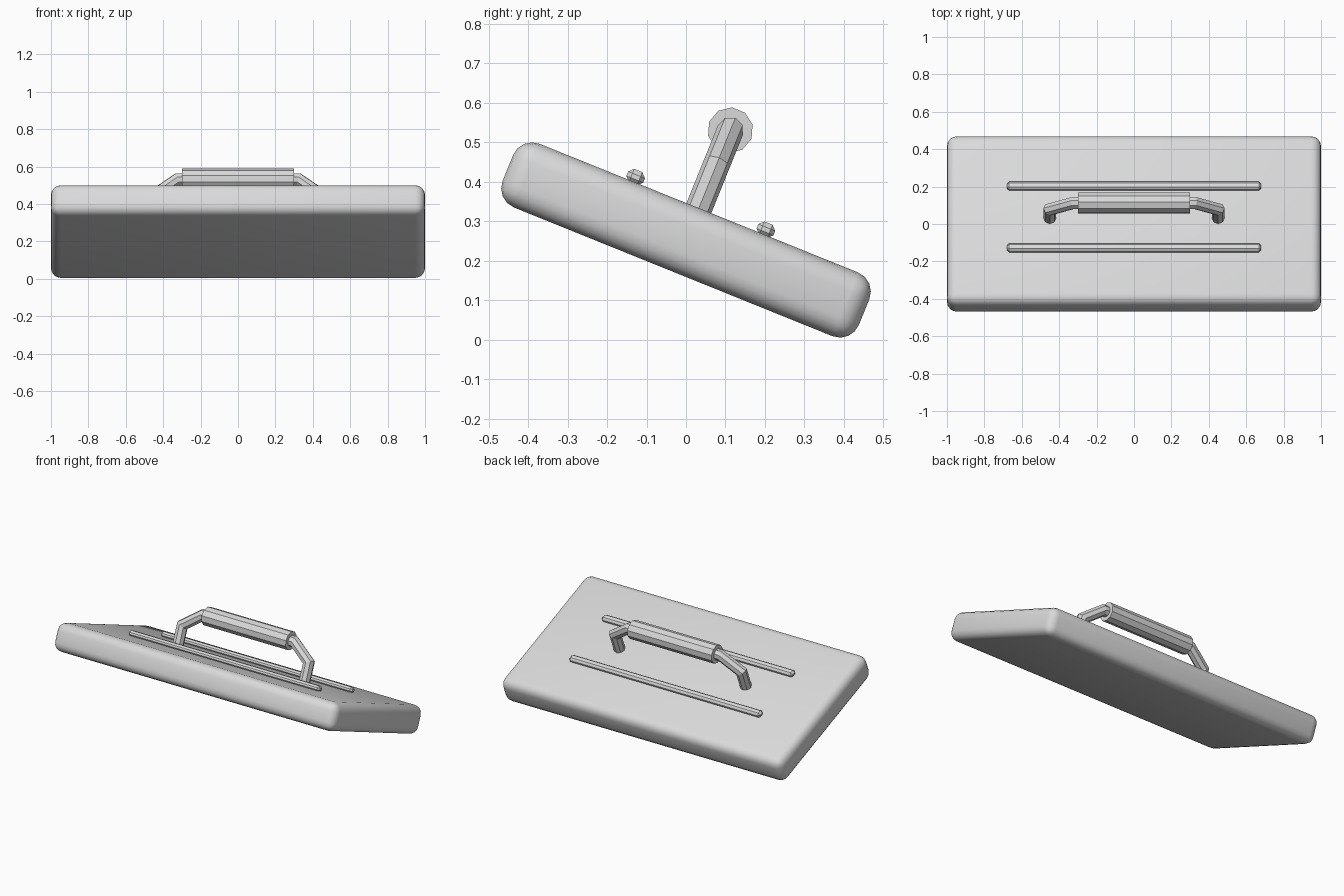
import bpy
import bmesh
from math import sin, cos, pi, radians
from mathutils import Matrix, Vector

cube = bpy.data.objects.get("Cube")
if cube:
    bpy.data.objects.remove(cube, do_unlink=True)

grey = bpy.data.materials.new("light_grey")
grey.use_nodes = True
grey.diffuse_color = (0.7, 0.7, 0.7, 1)
grey.node_tree.nodes["Principled BSDF"].inputs["Base Color"].default_value = (0.7, 0.7, 0.7, 1)

# Every part is laid out flat, then leaned by the same tilt
TILT = Matrix.Translation((0, 0, 0.2525)) @ Matrix.Rotation(radians(-22), 4, "X")


def add_part(name, bm, smooth=False):
    bmesh.ops.recalc_face_normals(bm, faces=bm.faces)
    mesh = bpy.data.meshes.new(name)
    bm.to_mesh(mesh)
    bm.free()
    mesh.materials.append(grey)
    for p in mesh.polygons:
        p.use_smooth = smooth
    obj = bpy.data.objects.new(name, mesh)
    obj.matrix_world = TILT
    bpy.context.collection.objects.link(obj)
    return obj


def rounded_box(name, size, centre, bevel, segments, smooth=False):
    bm = bmesh.new()
    bmesh.ops.create_cube(bm, size=1)
    bmesh.ops.scale(bm, vec=size, verts=bm.verts)
    bmesh.ops.bevel(bm, geom=bm.edges[:], offset=bevel, segments=segments,
                    profile=0.5, affect="EDGES")
    bmesh.ops.translate(bm, vec=centre, verts=bm.verts)
    return add_part(name, bm, smooth)


def tube(name, path, radius, sides):
    """Sweep a polygon along a path in the xz plane, with mitred bends."""
    pts = [Vector((x, 0, z)) for x, z in path]
    bm = bmesh.new()
    rings = []
    for i, p in enumerate(pts):
        before = (p - pts[i - 1]).normalized() if i else (pts[1] - p).normalized()
        after = (pts[i + 1] - p).normalized() if i + 1 < len(pts) else before
        t = (before + after).normalized()
        across = Vector((-t.z, 0, t.x)) / t.dot(before)
        rings.append([bm.verts.new(p + across * radius * sin(a) + Vector((0, radius * cos(a), 0)))
                      for a in (2 * pi * k / sides for k in range(sides))])
    for r0, r1 in zip(rings, rings[1:]):
        for k in range(sides):
            n = (k + 1) % sides
            bm.faces.new((r0[k], r0[n], r1[n], r1[k]))
    bm.faces.new(rings[0])
    bm.faces.new(rings[-1])
    return add_part(name, bm)


# Thick padded slab
rounded_box("slab", (2, 0.974, 0.174), (0, 0, 0), 0.052, 4, smooth=True)

# Two long raised ribs on the upper face
for side, name in ((-1, "front_rib"), (1, "back_rib")):
    rounded_box(name, (1.36, 0.046, 0.036), (0, 0.178 * side, 0.1), 0.012, 1)

# Bent carrying handle and its thicker grip
half = [(0.45, 0.07), (0.45, 0.208), (0.325, 0.3)]
tube("handle", [(-x, z) for x, z in half] + half[::-1], 0.034, 8)
tube("grip", [(-0.3, 0.3), (0.3, 0.3)], 0.058, 10)
